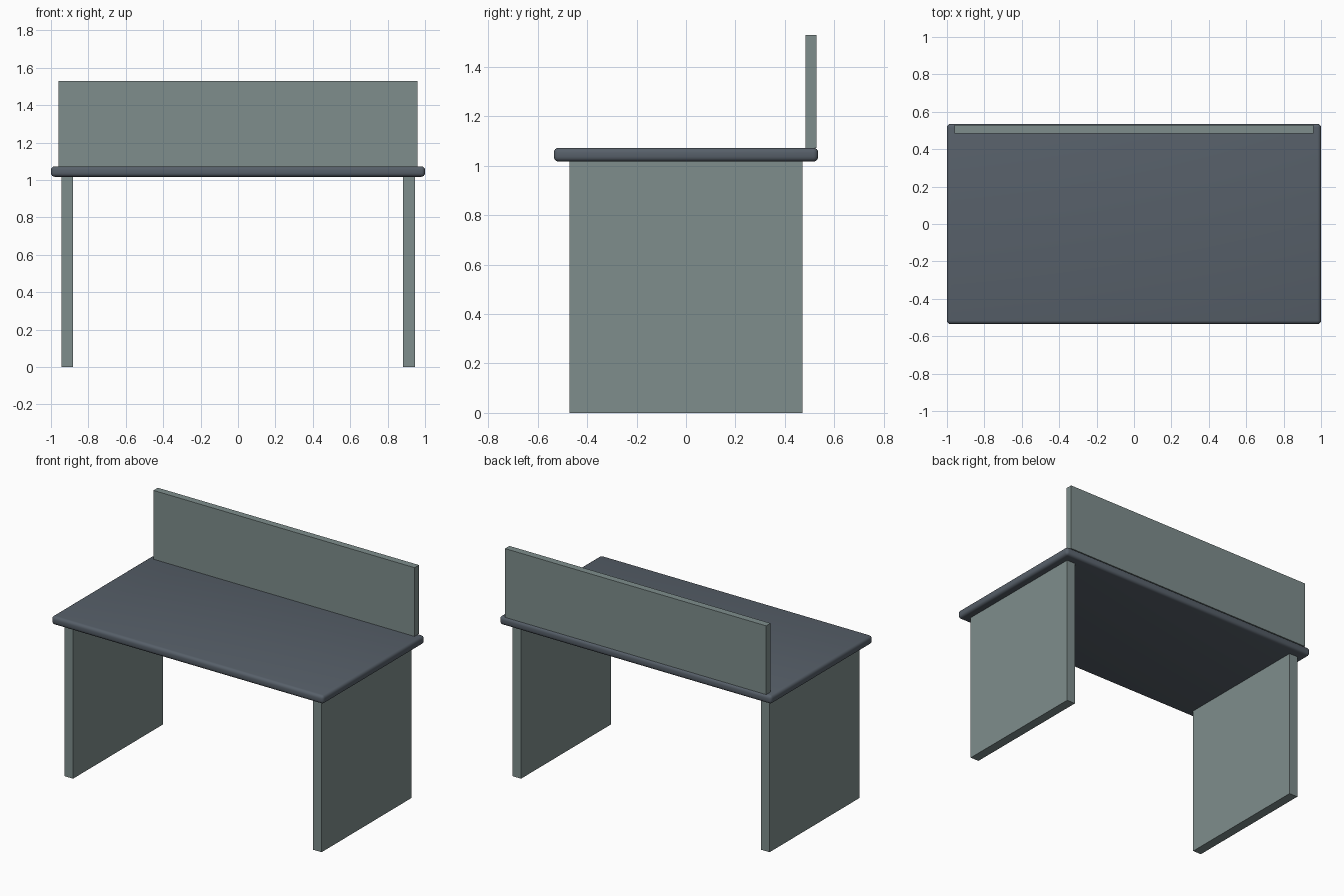
import bpy

if "Cube" in bpy.data.objects:
    bpy.data.objects.remove(bpy.data.objects["Cube"])


def material(name, rgb):
    m = bpy.data.materials.new(name)
    m.diffuse_color = (*rgb, 1.0)
    m.use_nodes = True
    m.node_tree.nodes["Principled BSDF"].inputs["Base Color"].default_value = m.diffuse_color
    return m


slate = material("dark slate", (0.095, 0.116, 0.142))
grey = material("grey green", (0.210, 0.268, 0.264))


def box(name, lo, hi, mat):
    """Axis-aligned box between two corners."""
    centre = [(a + b) / 2 for a, b in zip(lo, hi)]
    bpy.ops.mesh.primitive_cube_add(size=1, location=centre)
    ob = bpy.context.object
    ob.name = name
    ob.scale = [b - a for a, b in zip(lo, hi)]
    bpy.ops.object.transform_apply(location=False, rotation=False, scale=True)
    ob.data.materials.append(mat)
    return ob


# Desktop with rounded edges
top = box("desktop", (-1, -0.535, 1.017), (1, 0.535, 1.073), slate)
bevel = top.modifiers.new("rounded edges", "BEVEL")
bevel.width = 0.02
bevel.segments = 4
bpy.context.view_layer.objects.active = top
bpy.ops.object.modifier_apply(modifier=bevel.name)
bpy.ops.object.shade_smooth_by_angle()

# Slab legs at both ends
for name, side in (("left_leg_panel", -1), ("right_leg_panel", 1)):
    x0, x1 = sorted((side * 0.882, side * 0.945))
    box(name, (x0, -0.472, 0), (x1, 0.472, 1.017), grey)

# Upright privacy screen along the back edge
box("privacy_screen", (-0.96, 0.483, 1.073), (0.96, 0.529, 1.53), grey)
